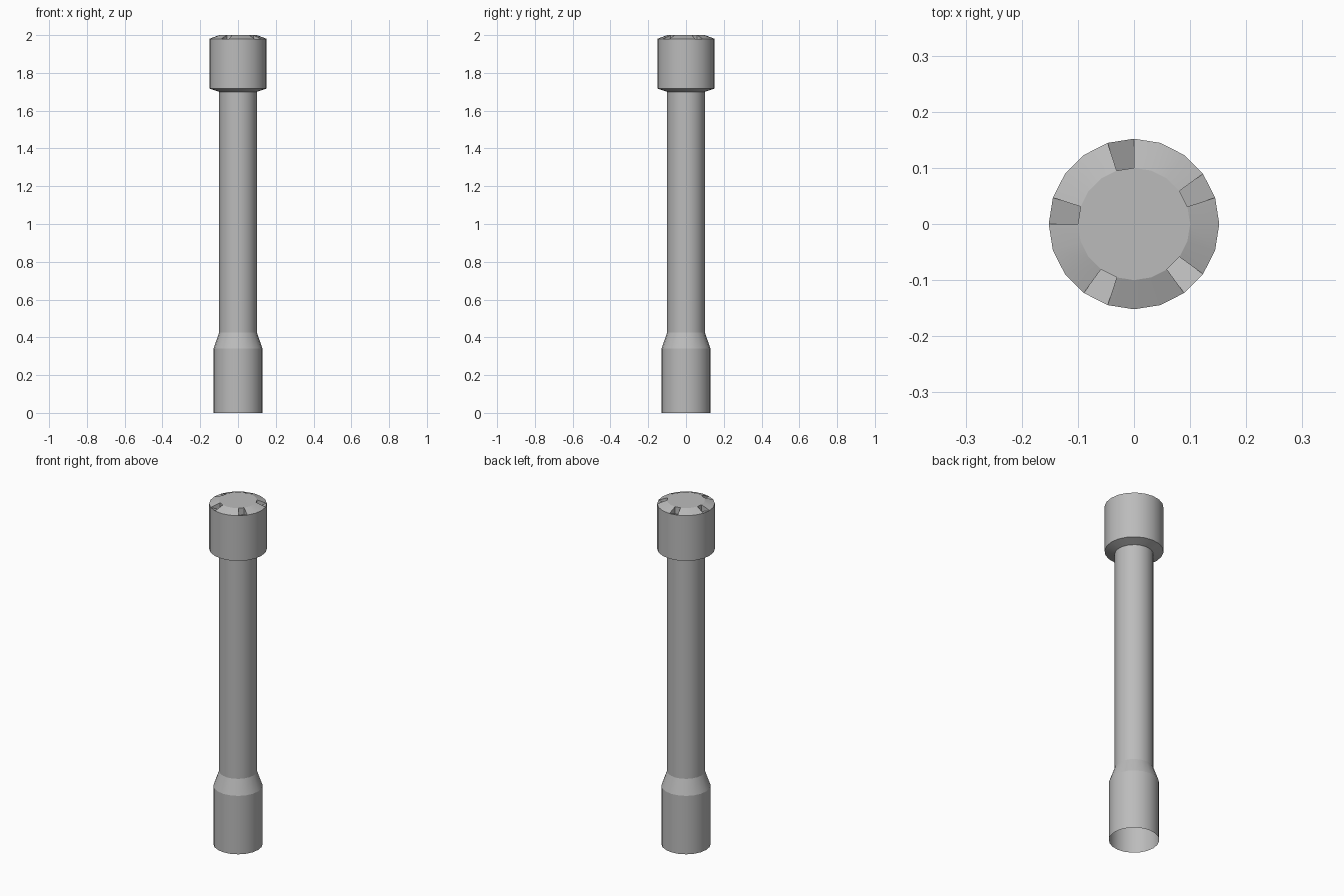
import bpy, bmesh
from math import cos, sin, tau

if "Cube" in bpy.data.objects:
    bpy.data.objects.remove(bpy.data.objects["Cube"])

SIDES = 20


def ring(bm, r, z):
    return [bm.verts.new((r * cos(tau * i / SIDES), r * sin(tau * i / SIDES), z))
            for i in range(SIDES)]


def strip(bm, low, high, skip=()):
    for i in range(SIDES):
        if i not in skip:
            j = (i + 1) % SIDES
            bm.faces.new((low[i], low[j], high[j], high[i]))


def finish(bm, name):
    mesh = bpy.data.meshes.new(name)
    bm.to_mesh(mesh)
    bm.free()
    mat = bpy.data.materials.new("dark_grey")
    mat.diffuse_color = (0.5, 0.5, 0.5, 1)
    mat.use_nodes = True
    mat.node_tree.nodes["Principled BSDF"].inputs["Base Color"].default_value = mat.diffuse_color
    mesh.materials.append(mat)
    ob = bpy.data.objects.new(name, mesh)
    bpy.context.collection.objects.link(ob)
    bpy.ops.object.select_all(action='DESELECT')
    ob.select_set(True)
    bpy.context.view_layer.objects.active = ob
    bpy.ops.object.shade_smooth_by_angle(angle=0.33)


# One continuous shell, open at the bottom: base sleeve, taper, shaft, head
bm = bmesh.new()
profile = [(0.13, 0), (0.13, 0.34), (0.1, 0.425), (0.1, 1.70),
           (0.152, 1.717), (0.152, 1.98)]
rings = [ring(bm, r, z) for r, z in profile]
for low, high in zip(rings, rings[1:]):
    strip(bm, low, high)

# Bevelled crown with five wedge notches sloping down towards the middle
rim, crown = rings[-1], ring(bm, 0.1, 2.0)
notches = range(1, SIDES, 4)
strip(bm, rim, crown, notches)
bm.faces.new(crown)
for i in notches:
    j = i + 1
    a, b = (bm.verts.new((crown[k].co.x, crown[k].co.y, 1.96)) for k in (i, j))
    bm.faces.new((rim[i], rim[j], b, a))
    bm.faces.new((a, b, crown[j], crown[i]))
    bm.faces.new((rim[i], a, crown[i]))
    bm.faces.new((rim[j], crown[j], b))
finish(bm, "post")
